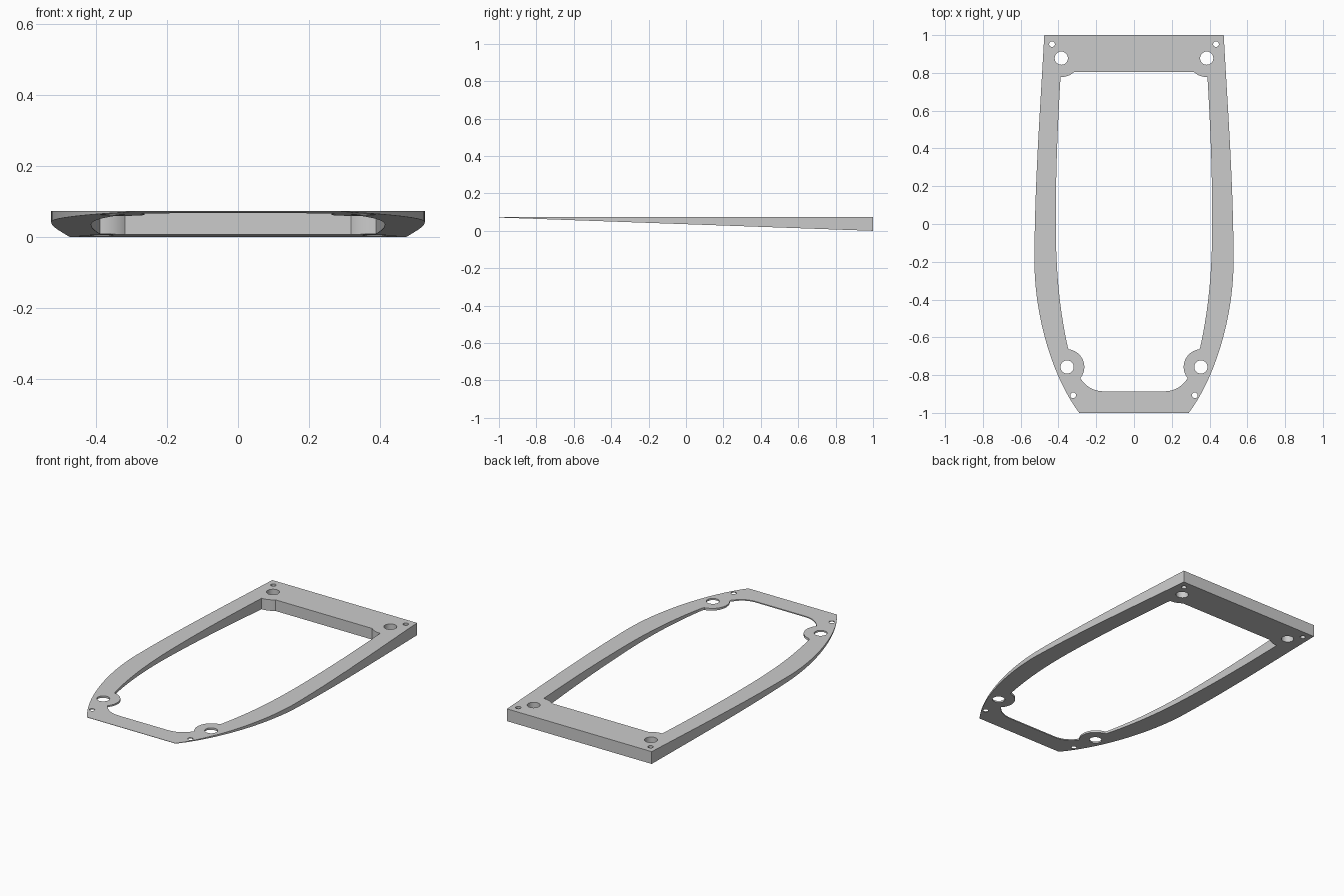
import bpy, bmesh, math
from mathutils import Vector
from mathutils.geometry import interpolate_bezier

cube = bpy.data.objects.get("Cube")
if cube:
    bpy.data.objects.remove(cube, do_unlink=True)

TOP = 0.073
EDGE = 0.002   # thickness left at the thin front edge


def bezier(a, b, c, d, n=16):
    return [p.to_2d() for p in interpolate_bezier(*[Vector((*q, 0)) for q in (a, b, c, d)], n)]


def arc(cx, cy, r, start, end, n=14):
    angles = [math.radians(start + (end - start) * i / (n - 1)) for i in range(n)]
    return [Vector((cx + r * math.cos(t), cy + r * math.sin(t))) for t in angles]


def mirrored(half):
    return half + [Vector((-p.x, p.y)) for p in reversed(half)]


def circle(x, y, r, n=32):
    return arc(x, y, r, 0, 360 * (n - 1) / n, n)


# Right half of the outer rim, back to front
outer = bezier((0.475, 1), (0.497, 0.6), (0.527, 0.2), (0.527, -0.2))
outer += bezier((0.527, -0.2), (0.527, -0.47), (0.44, -0.8), (0.29, -1), 24)[1:]

# Right half of the opening: back notch, side, front boss, rounded front corner
inner = arc(0.385, 0.878, 0.1, 228, 270, 8)
inner += bezier((0.389, 0.778), (0.408, 0.45), (0.414, 0.25), (0.414, 0))
inner += bezier((0.414, 0), (0.414, -0.25), (0.395, -0.45), (0.35, -0.655))[1:]
inner += arc(0.357, -0.757, 0.094, 98, 220, 20)
inner += bezier((0.278, -0.825), (0.245, -0.87), (0.205, -0.886), (0.155, -0.886), 12)

loops = [mirrored(outer), mirrored(inner)]

# Large bolt holes and small pin holes
for x, y, r in ((0.385, 0.878, 0.035), (0.354, -0.757, 0.035),
                (0.434, 0.952, 0.015), (0.322, -0.907, 0.015)):
    loops += [circle(x, y, r), circle(-x, y, r)]

# Fill the flat outline, extrude it and slope the underside
bm = bmesh.new()
for loop in loops:
    verts = [bm.verts.new((p.x, p.y, TOP)) for p in loop]
    for a, b in zip(verts, verts[1:] + verts[:1]):
        bm.edges.new((a, b))
bmesh.ops.triangle_fill(bm, edges=bm.edges[:], use_beauty=True, normal=(0, 0, 1))
solid = bmesh.ops.extrude_face_region(bm, geom=bm.faces[:], use_keep_orig=True)
for v in solid["geom"]:
    if isinstance(v, bmesh.types.BMVert):
        v.co.z = (TOP - EDGE) * (1 - v.co.y) / 2
bmesh.ops.recalc_face_normals(bm, faces=bm.faces[:])

mesh = bpy.data.meshes.new("wedge_frame")
bm.to_mesh(mesh)
bm.free()
frame = bpy.data.objects.new("wedge_frame", mesh)
bpy.context.collection.objects.link(frame)

# Plain grey material
grey = bpy.data.materials.new("light_grey")
grey.use_nodes = True
colour = (0.6, 0.6, 0.6, 1)
grey.diffuse_color = colour
grey.node_tree.nodes["Principled BSDF"].inputs["Base Color"].default_value = colour
mesh.materials.append(grey)

# Smooth curved walls, crisp rims
bpy.context.view_layer.objects.active = frame
frame.select_set(True)
bpy.ops.object.shade_smooth_by_angle(angle=math.radians(25))
